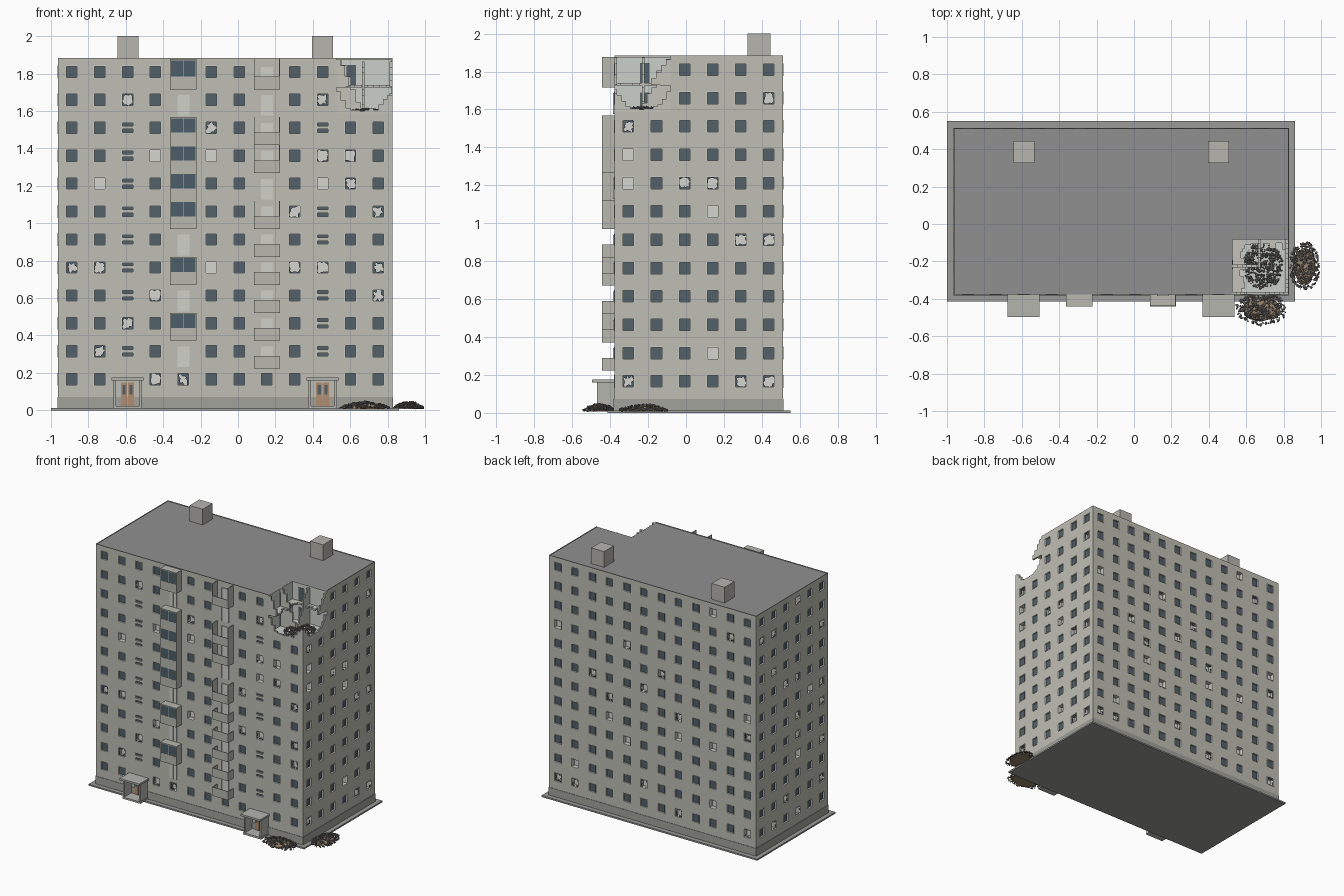
import bpy, bmesh, math, random
from mathutils import Vector, Matrix

if "Cube" in bpy.data.objects:
    bpy.data.objects.remove(bpy.data.objects["Cube"])

random.seed(7)
X0, X1, Y0, Y1, TOP = -0.963, 0.825, -0.378, 0.511, 1.877
CW, RH = (X1 - X0) / 12, 0.1494          # bay width, storey height
CX, CY, CZ = X1 - 2 * CW, Y0 + (Y1 - Y0) / 3, 1.585   # destroyed corner
parts = {}
COLORS = {
    "facade_walls": (.52, .52, .46), "plinth": (.36, .36, .33), "apron": (.33, .33, .32),
    "roof": (.28, .28, .28), "roof_huts": (.47, .46, .43), "window_frames": (.68, .68, .64),
    "window_glass": (.085, .115, .14), "broken_glass": (.085, .115, .14),
    "rooms_behind_windows": (.66, .66, .63), "balconies": (.48, .48, .43),
    "balcony_doors": (.64, .64, .60), "balcony_glazing": (.07, .11, .14),
    "entrance_porches": (.46, .46, .43), "entrance_doors": (.45, .27, .16),
    "corner_rooms": (.60, .63, .59), "broken_walls": (.55, .55, .50),
    "rubble": (.17, .16, .15), "rubble_mounds": (.30, .23, .15),
}


def bm(name):
    return parts.setdefault(name, bmesh.new() if name not in parts else None)


class Frame:
    """Facade axes: u along the wall, d outward, z up."""
    def __init__(self, o, u, n):
        self.o, self.u, self.n = Vector(o), Vector(u), Vector(n)

    def __call__(self, p):
        return self.o + self.u * p[0] + self.n * p[1] + Vector((0, 0, p[2]))


WORLD = Frame((0, 0, 0), (1, 0, 0), (0, 1, 0))
FRONT = Frame((X0, Y0, 0), (1, 0, 0), (0, -1, 0))
RIGHT = Frame((X1, Y0, 0), (0, 1, 0), (1, 0, 0))
BACK = Frame((X1, Y1, 0), (-1, 0, 0), (0, 1, 0))
LEFT = Frame((X0, Y1, 0), (0, -1, 0), (-1, 0, 0))


def box(name, f, p, q):
    a, b = f(p), f(q)
    m = Matrix.Translation((a + b) / 2) @ Matrix.Diagonal([abs(c) for c in (b - a)] + [1])
    bmesh.ops.create_cube(bm(name), size=1, matrix=m)


def face(name, f, pts):
    b = bm(name)
    b.faces.new([b.verts.new(f(p)) for p in pts])


def panel(name, f, u0, u1, z0, z1, d=0):
    face(name, f, [(u0, d, z0), (u1, d, z0), (u1, d, z1), (u0, d, z1)])


def reveal(name, f, a, b, c, e, d):
    ring = [(a, c), (b, c), (b, e), (a, e)]
    for (p, q), (r, s) in zip(ring, ring[1:] + ring[:1]):
        face(name, f, [(p, 0, q), (r, 0, s), (r, -d, s), (p, -d, q)])


def window(f, u, z, kind):
    w, h = 0.032, (0.029 if kind == "strip" else 0.034)
    a, b, c, e = u - w, u + w, z - h, z + h
    cw, t = f.cw / 2, 0.004
    for r in ((u - cw, u + cw, z - RH / 2, c), (u - cw, u + cw, e, z + RH / 2),
              (u - cw, a, c, e), (b, u + cw, c, e)):
        panel("facade_walls", f, *r)
    deep = 0.04 if kind == "broken" else 0.012
    reveal("facade_walls", f, a, b, c, e, deep)
    for r in ((a, a + t, c, e), (b - t, b, c, e), (a, b, c, c + t), (a, b, e - t, e)):
        box("window_frames", f, (r[0], -0.012, r[2]), (r[1], 0.002, r[3]))
    if kind != "broken":
        panel("window_glass", f, a, b, c, e, -0.01)
        if kind == "strip":
            box("facade_walls", f, (a, -0.012, z - 0.008), (b, 0.001, z + 0.01))
        return
    panel("rooms_behind_windows", f, a, b, c, e, -deep)
    # jagged shards left around the rim
    if random.random() < 0.2:
        return
    n, low = 16, random.uniform(0.35, 0.7)
    ring = []
    for i in range(n):
        t = math.tau * (i + .5) / n
        x, y = math.cos(t), math.sin(t)
        s = 1 / max(abs(x), abs(y))
        k = s * random.uniform(low, 0.97)
        ring.append(((u + w * x * s, -0.008, z + h * y * s), (u + w * x * k, -0.008, z + h * y * k)))
    for (p, q), (r, s) in zip(ring, ring[1:] + ring[:1]):
        face("broken_glass", f, [p, r, s, q])


def facade(f, cols, width, kind):
    f.cw = width / cols
    panel("facade_walls", f, 0, width, 0, 0.166 - RH / 2)
    for c in range(cols):
        for r in range(12):
            k, u, z = kind(c, r), (c + .5) * f.cw, 0.166 + RH * r
            if k == "solid":
                panel("facade_walls", f, u - f.cw / 2, u + f.cw / 2, z - RH / 2, z + RH / 2)
            elif k != "cut":
                window(f, u, z, k)


# broken windows as (column, row from the top)
front_broken = {(2, 1), (9, 1), (5, 2), (3, 3), (5, 3), (9, 3), (10, 3), (1, 4), (9, 4), (10, 4),
                (8, 5), (11, 5), (0, 7), (1, 7), (5, 7), (8, 7), (9, 7), (11, 7), (3, 8), (11, 8),
                (2, 9), (1, 10), (3, 11), (4, 11)}
right_broken = {(5, 1), (0, 2), (0, 3), (0, 4), (2, 4), (3, 4), (3, 5), (4, 6), (5, 6), (3, 10),
                (0, 11), (4, 11), (5, 11)}


def front_kind(c, r):
    if c >= 10 and r >= 10:
        return "cut"
    if (c in (4, 7) and r > 0) or (c in (2, 9) and r == 0):
        return "solid"
    if (c, 11 - r) in front_broken:
        return "broken"
    return "strip" if c in (2, 9) and r < 11 else "glass"


def right_kind(c, r):
    return "cut" if c < 2 and r >= 10 else "broken" if (c, 11 - r) in right_broken else "glass"


def random_kind(c, r):
    return "broken" if random.random() < 0.15 else "glass"


facade(FRONT, 12, X1 - X0, front_kind)
facade(RIGHT, 6, Y1 - Y0, right_kind)
facade(BACK, 12, X1 - X0, random_kind)
facade(LEFT, 6, Y1 - Y0, random_kind)

# ground apron, plinth, L-shaped roof and roof huts
box("apron", WORLD, (-1, -0.415, 0), (0.862, 0.55, 0.012))
box("plinth", WORLD, (X0 - .003, Y0 - .003, 0.005), (X1 + .003, Y1 + .003, 0.072))
face("roof", WORLD, [(X0, Y0, TOP), (CX, Y0, TOP), (CX, CY, TOP), (X1, CY, TOP), (X1, Y1, TOP), (X0, Y1, TOP)])
for x in (-0.589, 0.452):
    box("roof_huts", WORLD, (x - .056, 0.325, TOP - .01), (x + .056, 0.445, 2.0))

# balconies: glazed column on the left, open column on the right
for col, rows, glazed in ((4, (11, 9, 8, 7, 6, 4, 2), True), (7, (11, 9, 8, 6, 5, 4, 3, 2, 1), False)):
    u = (col + .5) * CW
    for r in range(1, 12):
        z = 0.166 + RH * r
        for a, b in ((-.032, -.028), (-.002, .002), (.028, .032)):
            box("balcony_doors", FRONT, (u + a, -.002, z - .085), (u + b, .006, z + .026))
        box("balcony_doors", FRONT, (u - .032, -.002, z + .022), (u + .032, .006, z + .026))
        box("balcony_doors", FRONT, (u - .03, -.002, z - .085), (u + .03, .003, z + .024))
        if r not in rows:
            continue
        b, t, h, out = z - .093, .005, .07, .064
        top = TOP if r == 11 else b + RH
        box("balconies", FRONT, (u - h, 0, b), (u + h, out, b + .008))
        box("balconies", FRONT, (u - h, out - t, b), (u + h, out, z - .025))
        for s in (-1, 1):
            box("balconies", FRONT, (u + s * h, 0, b), (u + s * (h - t), out, top if glazed or r in (11, 9, 8, 6) else z - .025))
        if glazed:
            box("balconies", FRONT, (u - h, 0, top - .006), (u + h, out, top))
            for s in (-1, 1):
                box("balcony_glazing", FRONT, (u + s * .002, out - t, z - .025), (u + s * (h - t), out - .001, top - .006))
            box("balconies", FRONT, (u - .002, out - t, z - .025), (u + .002, out, top - .006))

# entrance porches with double doors
for col in (2, 9):
    u = (col + .5) * CW
    box("entrance_porches", FRONT, (u - .085, 0, .16), (u + .085, .118, .175))
    box("entrance_porches", FRONT, (u - .078, 0, .01), (u + .078, .095, .024))
    for s in (-1, 1):
        box("entrance_porches", FRONT, (u + s * .075, 0, .02), (u + s * .063, .09, .16))
        box("entrance_doors", FRONT, (u + s * .002, 0, .024), (u + s * .035, .008, .148))
        box("window_glass", FRONT, (u + s * .01, 0, .085), (u + s * .027, .010, .135))

# destroyed corner: exposed inner walls, floor, slab scraps
box("corner_rooms", WORLD, (CX, Y0, CZ - .02), (X1, CY, CZ))
box("corner_rooms", WORLD, (CX - .01, Y0 + .001, CZ - .02), (CX, CY, TOP - .001))
box("corner_rooms", WORLD, (CX - .01, CY, CZ - .02), (X1 - .001, CY + .01, TOP - .001))
MID = CZ + RH
for i in range(9):
    t = i / 9
    box("broken_walls", WORLD, (CX, Y0 + t * .296, MID - .008), (CX + random.uniform(.02, .08), Y0 + (t + 1 / 9) * .296, MID + .006))
    box("broken_walls", WORLD, (CX + t * .298, CY - random.uniform(.015, .06), MID - .008), (CX + (t + 1 / 9) * .298, CY, MID + .006))
for z in (CZ, MID + .006):
    box("window_glass", WORLD, (CX + .055, CY - .002, z), (CX + .105, CY, z + .105))
    box("window_glass", WORLD, (CX, CY - .16, z), (CX + .002, CY - .11, z + .105))


def jagged_wall(f, start, end, d, heights, base=CZ):
    """Stepped remains of a wall."""
    n = len(heights)
    for i, h in enumerate(heights):
        a, b = start + (end - start) * i / n, start + (end - start) * (i + 1) / n
        if h > 0:
            box("broken_walls", f, (a, d, base - .005), (b, d - .014, base + h))


W = X1 - X0
jagged_wall(FRONT, W - 2 * CW, W, 0, (.12, .07, .03, .02, .02, .015, .02, .03, .02, .05, .08, .1))
jagged_wall(RIGHT, .014, 2 * CW, 0, (.09, .06, .03, .02, .02, .015, .02, .02, .03, .04, .07, .11))
cross = Frame((CX + .15, CY, 0), (0, -1, 0), (1, 0, 0))
jagged_wall(cross, 0, .15, 0, (.28, .25, .22, .13, .1, .05))
jagged_wall(Frame((CX, CY - .15, 0), (1, 0, 0), (0, -1, 0)), 0, .13, 0, (.29, .26, .2, .13, .06))
jagged_wall(RIGHT, 1.3 * CW, 2 * CW, 0, (.03, .06, .1, .13), MID)
jagged_wall(FRONT, W - 2 * CW, W - 1.55 * CW, 0, (.14, .11, .05), MID)


# rubble piles
def pile(x, y, z, rx, ry, h, count, mound):
    def height(px, py):
        k = 1 - ((px - x) / rx) ** 2 - ((py - y) / ry) ** 2
        return h * max(k, 0)
    if mound:
        g = bmesh.ops.create_icosphere(bm("rubble_mounds"), subdivisions=3, radius=1)
        for v in g["verts"]:
            j = random.uniform(.85, 1.0)
            v.co = (x + v.co.x * rx * .8 * j, y + v.co.y * ry * .8 * j, z + max(v.co.z, 0) * h * .9 * j)
    for _ in range(count):
        a, r = random.uniform(0, math.tau), random.random() ** .5
        px, py = x + math.cos(a) * r * rx, y + math.sin(a) * r * ry
        s = random.uniform(.003, .009)
        m = (Matrix.Translation((px, py, z + s * .6 + height(px, py) * random.uniform(.6, 1)))
             @ Matrix.Rotation(random.uniform(0, 6), 4, Vector((random.random(), random.random(), 1)))
             @ Matrix.Diagonal((s * 1.3, s, s * .7, 1)))
        bmesh.ops.create_icosphere(bm("rubble"), subdivisions=1, radius=1, matrix=m)


pile(.68, -.455, .008, .135, .086, .036, 330, True)
pile(.912, -.225, .008, .08, .13, .036, 330, True)
pile(.69, -.225, CZ, .105, .125, .025, 380, False)

# one object per part
for name, b in parts.items():
    me = bpy.data.meshes.new(name)
    b.to_mesh(me)
    b.free()
    mat = bpy.data.materials.new(name)
    mat.diffuse_color = (*COLORS[name], 1)
    mat.use_nodes = True
    mat.node_tree.nodes["Principled BSDF"].inputs["Base Color"].default_value = mat.diffuse_color
    me.materials.append(mat)
    bpy.context.collection.objects.link(bpy.data.objects.new(name, me))
